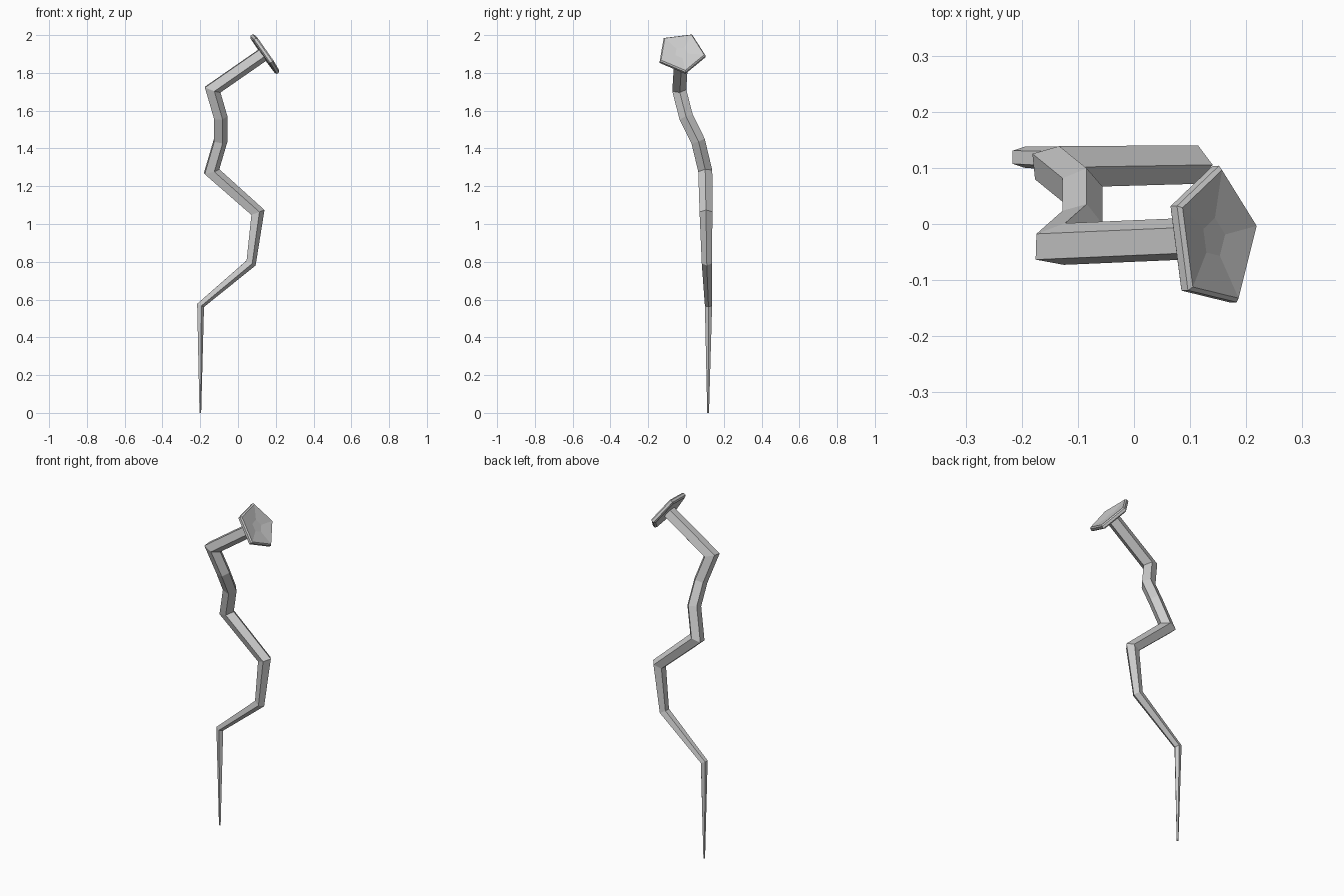
import bpy
import math
from mathutils import Vector

if "Cube" in bpy.data.objects:
    bpy.data.objects.remove(bpy.data.objects["Cube"])


def loft(name, rings):
    """Flat-shaded mesh from a list of rings, capped at both ends."""
    n = len(rings[0])
    verts = [v for ring in rings for v in ring]
    faces = [list(range(n))[::-1],
             list(range((len(rings) - 1) * n, len(rings) * n))]
    for r in range(len(rings) - 1):
        for i in range(n):
            j = (i + 1) % n
            faces.append((r * n + i, r * n + j, (r + 1) * n + j, (r + 1) * n + i))
    mesh = bpy.data.meshes.new(name)
    mesh.from_pydata(verts, [], faces)
    mesh.update()
    obj = bpy.data.objects.new(name, mesh)
    bpy.context.collection.objects.link(obj)
    return obj


SIDES = 5
head_centre = Vector((0.14, -0.025, 1.905))

# Centre line of the bent shaft with its radius (x, y, z, r)
path = [
    (-0.20, 0.117, 0.0, 0.005),
    (-0.20, 0.119, 0.57, 0.020),
    (0.067, 0.110, 0.795, 0.028),
    (0.102, 0.106, 1.06, 0.036),
    (-0.143, 0.102, 1.277, 0.039),
    (-0.095, 0.063, 1.44, 0.039),
    (-0.095, 0.001, 1.565, 0.039),
    (-0.138, -0.037, 1.712, 0.039),
    (*head_centre, 0.039),
]
points = [Vector(p[:3]) for p in path]
radii = [p[3] for p in path]
dirs = [(b - a).normalized() for a, b in zip(points, points[1:])]

# Shaft: slide the pentagon along each segment onto the mitre plane of each bend
offsets = [Vector((math.cos(a), math.sin(a), 0))
           for a in (math.tau * i / SIDES for i in range(SIDES))]
rings = []
for k, (p, r) in enumerate(zip(points, radii)):
    if k:
        d = dirs[k - 1]
        normal = (d + dirs[min(k, len(dirs) - 1)]).normalized()
        offsets = [o - d * (o.dot(normal) / d.dot(normal)) for o in offsets]
    rings.append([p + o * r for o in offsets])
loft("nail_shaft", rings)

# Head: bevelled pentagonal plate with a shallow dished face
axis = dirs[-1]
side = Vector((0, 1, 0))
side = (side - axis * side.dot(axis)).normalized()
down = side.cross(axis)
if down.z > 0:
    down = -down
profile = [(-0.015, 0.118), (-0.008, 0.130), (0.006, 0.130),
           (0.013, 0.122), (0.003, 0.036)]
rings = []
for s, r in profile:
    ring = []
    for i in range(SIDES):
        a = math.radians(10) + math.tau * i / SIDES
        ring.append(head_centre + axis * s + (down * math.cos(a) + side * math.sin(a)) * r)
    rings.append(ring)
head = loft("nail_head", rings)

# Keep outward normals whatever the winding of the head frame
if down.cross(side).dot(axis) < 0:
    head.data.flip_normals()
